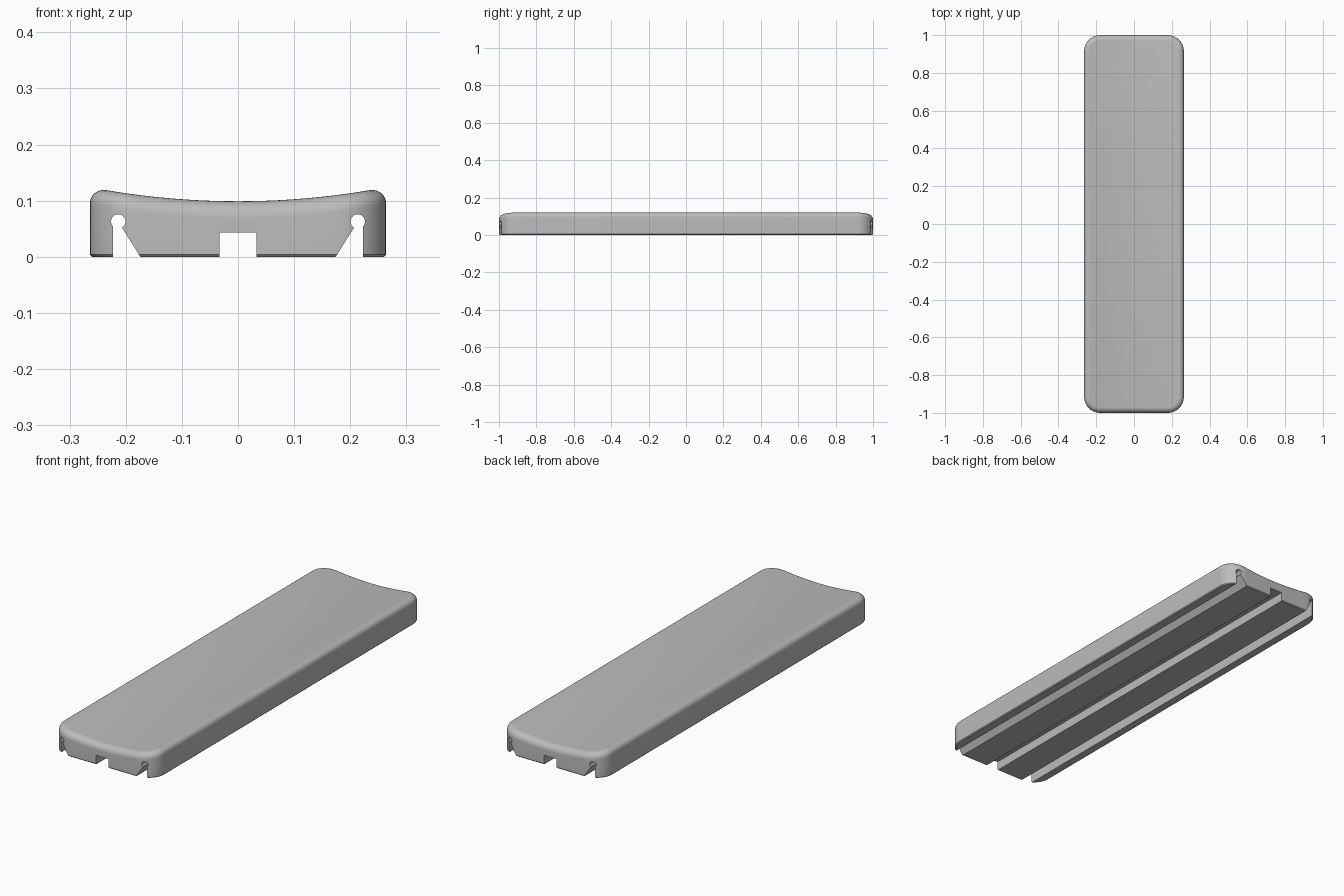
import bpy, bmesh
from math import sin, cos, pi, radians

if "Cube" in bpy.data.objects:
    bpy.data.objects.remove(bpy.data.objects["Cube"], do_unlink=True)

HALF_W, HALF_L = 0.264, 1.0
CORNER, FILLET, CHAMFER = 0.085, 0.03, 0.004

grey = bpy.data.materials.new("light grey")
grey.use_nodes = True
colour = (0.5, 0.5, 0.5, 1)
grey.diffuse_color = colour
grey.node_tree.nodes["Principled BSDF"].inputs["Base Color"].default_value = colour


def make_object(name, bm):
    bmesh.ops.recalc_face_normals(bm, faces=bm.faces[:])
    mesh = bpy.data.meshes.new(name)
    bm.to_mesh(mesh)
    bm.free()
    mesh.materials.append(grey)
    obj = bpy.data.objects.new(name, mesh)
    bpy.context.collection.objects.link(obj)
    return obj


def dished_top(x):
    return 0.099 + 0.36 * x * x


def front_outline(inset, arc_steps=10, span_steps=24):
    """Front half of the rounded plan, left to right."""
    r = CORNER - inset
    cx, cy = HALF_W - CORNER, -HALF_L + CORNER
    arc = [(cx + r * sin(a), cy - r * cos(a))
           for a in (pi / 2 * i / arc_steps for i in range(arc_steps + 1))]
    span = [(cx * (2 * i / span_steps - 1), cy - r) for i in range(1, span_steps)]
    return [(-x, y) for x, y in reversed(arc)] + span + arc


# Body: stacked rounded outlines, with a rolled edge under a dished top
bm = bmesh.new()
rings = []


def add_ring(inset, height):
    front = [bm.verts.new((x, y, height(x))) for x, y in front_outline(inset)]
    back = [bm.verts.new((v.co.x, -v.co.y, v.co.z)) for v in front]
    rings.append((front, back))


add_ring(CHAMFER, lambda x: 0)
add_ring(0, lambda x: CHAMFER)
for i in range(9):
    a = pi / 2 * i / 8
    add_ring(FILLET * (1 - cos(a)), lambda x: dished_top(x) - FILLET * (1 - sin(a)))

for (f0, b0), (f1, b1) in zip(rings, rings[1:]):
    low, high = f0 + b0[::-1], f1 + b1[::-1]
    for i in range(len(low)):
        j = (i + 1) % len(low)
        bm.faces.new((low[i], low[j], high[j], high[i]))
for front, back in (rings[0], rings[-1]):
    for i in range(len(front) - 1):
        bm.faces.new((front[i], front[i + 1], back[i + 1], back[i]))
body = make_object("dished_cover", bm)

# Cutters: a central square channel and two slots ending in round bores
bore = [(0.2134 + 0.0128 * cos(a), 0.063 + 0.0128 * sin(a))
        for a in (radians(-41 + 280 * i / 24) for i in range(25))]
side_slot = [(0.177, -0.005), (0.223, -0.005)] + bore + [(0.174, 0)]
channel = [(-0.033, -0.02), (0.033, -0.02), (0.033, 0.043), (-0.033, 0.043)]
bm = bmesh.new()
for profile in (channel, side_slot, [(-x, z) for x, z in side_slot]):
    ends = [[bm.verts.new((x, y, z)) for x, z in profile] for y in (-1.1, 1.1)]
    for end in ends:
        bm.faces.new(end)
    for i in range(len(profile)):
        j = (i + 1) % len(profile)
        bm.faces.new((ends[0][i], ends[0][j], ends[1][j], ends[1][i]))
cutter = make_object("groove_cutter", bm)
cutter.hide_render = True

cut = body.modifiers.new("grooves", "BOOLEAN")
cut.operation = "DIFFERENCE"
cut.solver = "EXACT"
cut.object = cutter
bpy.ops.object.select_all(action="DESELECT")
body.select_set(True)
bpy.context.view_layer.objects.active = body
bpy.ops.object.modifier_apply(modifier=cut.name)
bpy.data.objects.remove(cutter, do_unlink=True)
bpy.ops.object.shade_smooth_by_angle(angle=radians(30))
